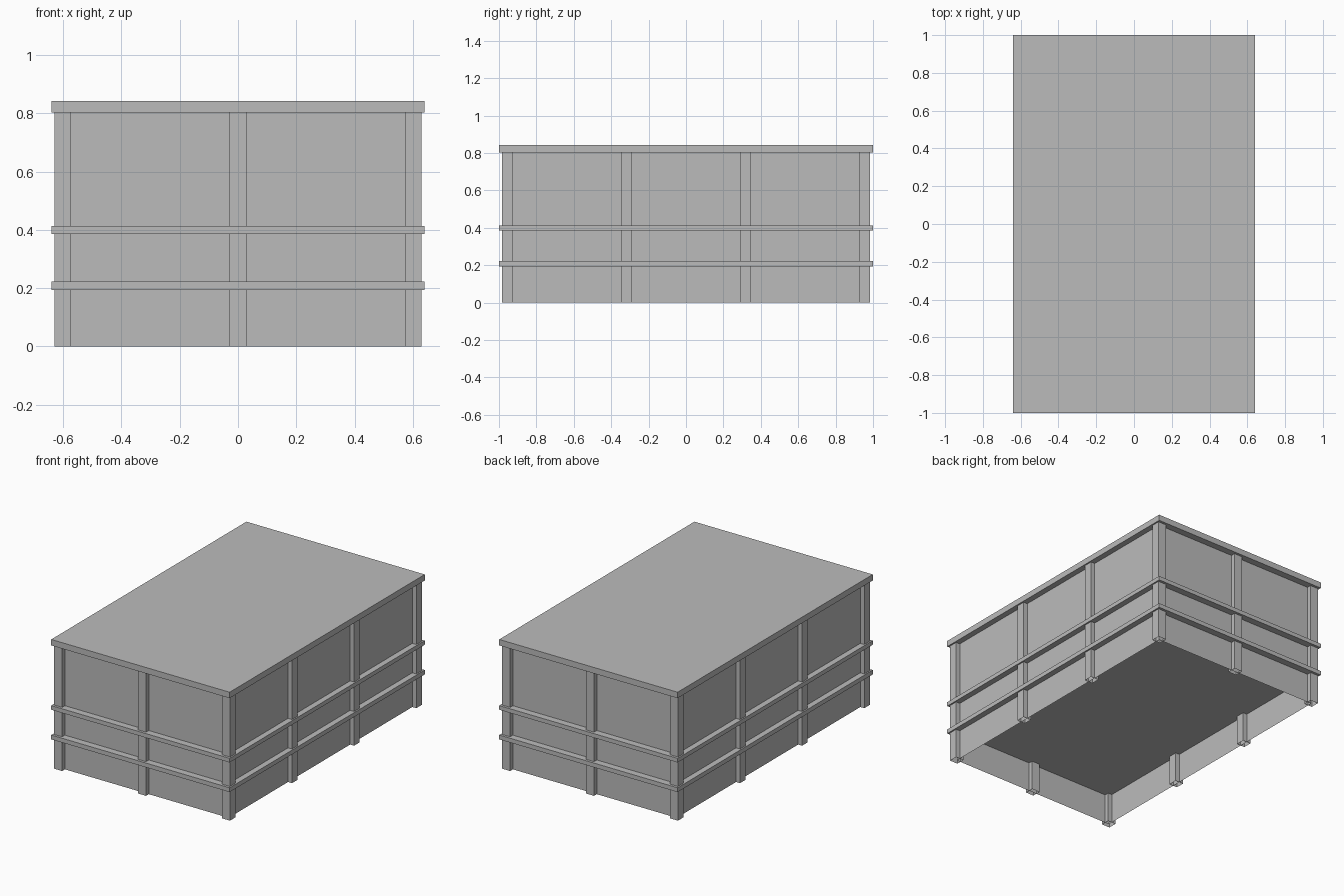
import bpy
import bmesh

cube = bpy.data.objects.get("Cube")
if cube:
    bpy.data.objects.remove(cube, do_unlink=True)

grey = bpy.data.materials.new("plain_grey")
grey.use_nodes = True
colour = (0.5, 0.5, 0.5, 1)
grey.diffuse_color = colour
grey.node_tree.nodes["Principled BSDF"].inputs["Base Color"].default_value = colour

POST_X, POST_Y = 0.602, 0.955     # post centre lines
POST = 0.057                      # post width
ROOF_BASE = 0.803


def box(name, size, centre, z0, z1, open_ends=False):
    """Box from z0 to z1; open_ends leaves off the top and bottom faces."""
    bm = bmesh.new()
    bmesh.ops.create_cube(bm, size=1)
    if open_ends:
        ends = [f for f in bm.faces if abs(f.normal.z) > 0.5]
        bmesh.ops.delete(bm, geom=ends, context='FACES_ONLY')
    for v in bm.verts:
        v.co.x = centre[0] + v.co.x * size[0]
        v.co.y = centre[1] + v.co.y * size[1]
        v.co.z = z1 if v.co.z > 0 else z0
    mesh = bpy.data.meshes.new(name)
    bm.to_mesh(mesh)
    bm.free()
    mesh.materials.append(grey)
    obj = bpy.data.objects.new(name, mesh)
    bpy.context.collection.objects.link(obj)
    return obj


# Roof and the two decks whose edges show as rails
for name, z0, z1 in (("roof", ROOF_BASE, 0.842),
                     ("upper_deck", 0.386, 0.413),
                     ("lower_deck", 0.194, 0.222)):
    box(name, (1.28, 2), (0, 0), z0, z1)

# Thin wall skin running through the post centres, open underneath
box("wall_panels", (2 * POST_X, 2 * POST_Y), (0, 0), 0, ROOF_BASE, True)

# Hollow posts round the edge: three across the ends, four along the sides
for i in range(3):
    for j in range(4):
        if i == 1 and j in (1, 2):
            continue
        centre = ((i - 1) * POST_X, (j / 1.5 - 1) * POST_Y)
        box(f"post_{i}_{j}", (POST, POST), centre, 0, ROOF_BASE, True)
